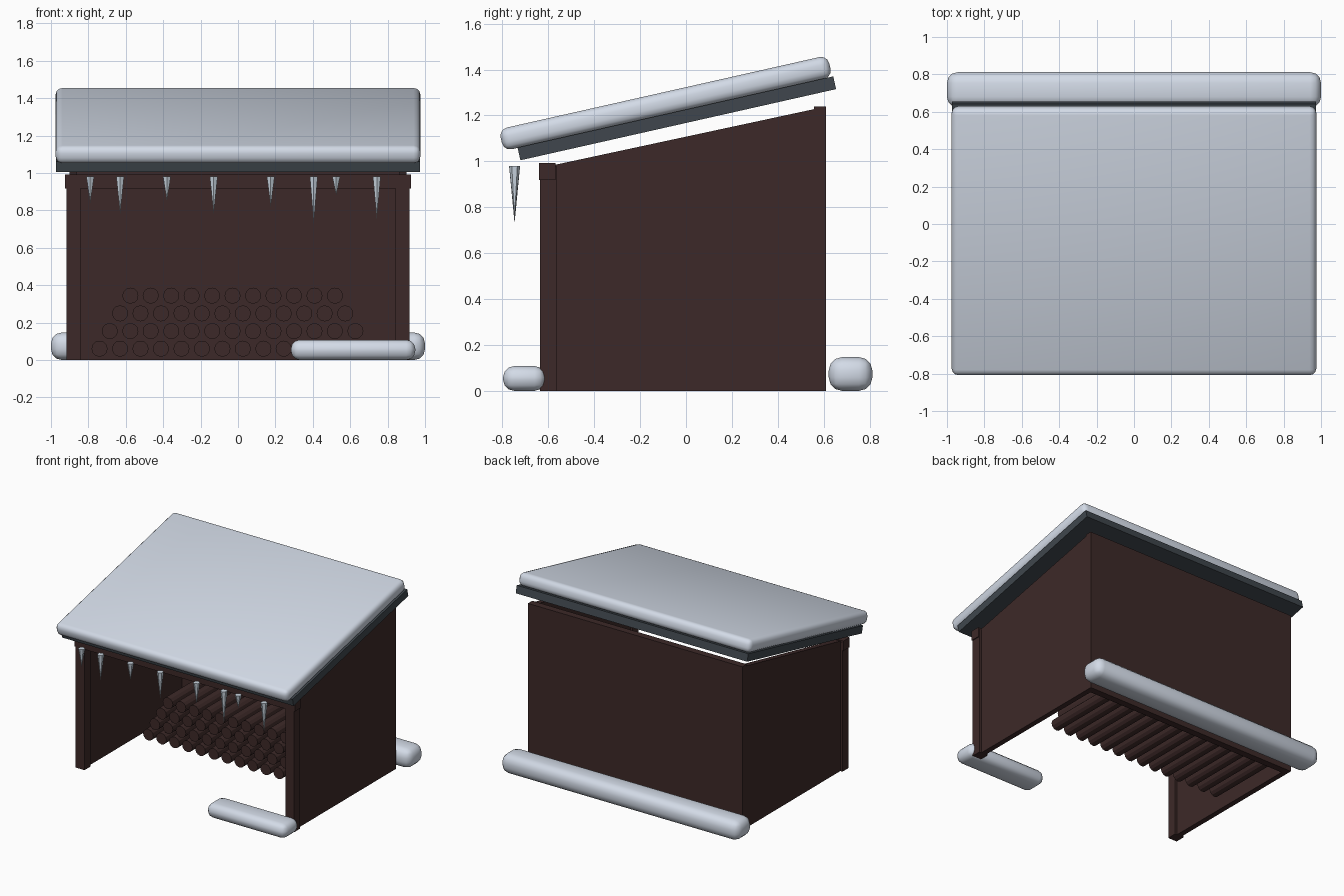
import bpy
import bmesh
import math
from mathutils import Matrix, Vector

if "Cube" in bpy.data.objects:
    bpy.data.objects.remove(bpy.data.objects["Cube"], do_unlink=True)


def material(name, rgb):
    mat = bpy.data.materials.new(name)
    mat.use_nodes = True
    mat.diffuse_color = (*rgb, 1)
    mat.node_tree.nodes["Principled BSDF"].inputs["Base Color"].default_value = (*rgb, 1)
    return mat


WOOD = material("dark wood", (0.046, 0.022, 0.021))
SLATE = material("slate roof", (0.050, 0.062, 0.074))
SNOW = material("snow", (0.70, 0.76, 0.86))
ICE = material("ice", (0.60, 0.68, 0.76))


def finish(name, bm, mat):
    bmesh.ops.recalc_face_normals(bm, faces=bm.faces)
    mesh = bpy.data.meshes.new(name)
    bm.to_mesh(mesh)
    bm.free()
    mesh.materials.append(mat)
    obj = bpy.data.objects.new(name, mesh)
    bpy.context.collection.objects.link(obj)
    return obj


def box(name, x, y, z, mat, bevel=0, tilt=0):
    """Box from three (low, high) ranges, optionally tilted and rounded."""
    size = [b - a for a, b in (x, y, z)]
    mid = Vector([(a + b) / 2 for a, b in (x, y, z)])
    bm = bmesh.new()
    bmesh.ops.create_cube(bm, size=1)
    bmesh.ops.scale(bm, vec=size, verts=bm.verts)
    if bevel:
        bmesh.ops.bevel(bm, geom=bm.edges[:], offset=bevel, segments=3,
                        profile=0.5, affect='EDGES')
    bmesh.ops.transform(bm, verts=bm.verts,
                        matrix=Matrix.Translation(mid) @ Matrix.Rotation(tilt, 4, 'X'))
    obj = finish(name, bm, mat)
    if bevel:
        bpy.ops.object.select_all(action='DESELECT')
        obj.select_set(True)
        bpy.context.view_layer.objects.active = obj
        bpy.ops.object.shade_smooth_by_angle(angle=math.radians(40))
    return obj


# Side walls with sloping tops, and front posts
profile = [(-0.57, 0), (0.57, 0), (0.57, 1.23), (-0.57, 0.985)]
for side, sign in (("left", 1), ("right", -1)):
    bm = bmesh.new()
    face = bm.faces.new([bm.verts.new((sign * 0.86, y, z)) for y, z in profile])
    new = bmesh.ops.extrude_face_region(bm, geom=[face])["geom"]
    bmesh.ops.translate(bm, vec=(sign * 0.04, 0, 0),
                        verts=[v for v in new if isinstance(v, bmesh.types.BMVert)])
    finish(side + "_wall", bm, WOOD)
    xs = sorted((sign * 0.843, sign * 0.918))
    box(side + "_front_post", xs, (-0.637, -0.565), (0, 0.98), WOOD)

# Back wall and front beam
box("back_wall", (-0.90, 0.90), (0.558, 0.61), (0, 1.24), WOOD)
box("front_beam", (-0.925, 0.925), (-0.64, -0.568), (0.918, 0.992), WOOD)

# Tilted roof and its snow blanket
SLOPE = math.radians(12.7)
box("roof", (-0.972, 0.972), (-0.745, 0.665), (1.159, 1.216), SLATE, tilt=SLOPE)
box("roof_snow", (-0.975, 0.975), (-0.823, 0.645), (1.205, 1.302), SNOW, 0.036, SLOPE)

# Snow drifts on the ground
box("back_snow_drift", (-1, 1), (0.622, 0.812), (0, 0.147), SNOW, 0.058)
box("front_snow_drift", (0.283, 0.948), (-0.797, -0.612), (0, 0.108), SNOW, 0.048)

# Stacked logs, each row one shorter than the row below
bm = bmesh.new()
for row in range(4):
    for i in range(14 - row):
        spot = Vector((-0.74 + 0.0547 * row + 0.1094 * i, 0.27, 0.06 + 0.0945 * row))
        bmesh.ops.create_cone(bm, cap_ends=True, segments=12, radius1=0.043,
                              radius2=0.043, depth=0.58,
                              matrix=Matrix.Translation(spot) @ Matrix.Rotation(math.pi / 2, 4, 'X'))
finish("stacked_logs", bm, WOOD)

# Icicles: position along the eave and tip height
for i, (x, tip) in enumerate([(-0.79, 0.84), (-0.63, 0.78), (-0.38, 0.85), (-0.13, 0.78),
                              (0.175, 0.82), (0.405, 0.73), (0.525, 0.88), (0.742, 0.755)]):
    bm = bmesh.new()
    bmesh.ops.create_cone(bm, cap_ends=True, segments=6, radius1=0, radius2=0.024,
                          depth=0.98 - tip,
                          matrix=Matrix.Translation((x, -0.747, (0.98 + tip) / 2)))
    bmesh.ops.remove_doubles(bm, verts=bm.verts, dist=0.0001)
    finish(f"icicle_{i + 1}", bm, ICE)
